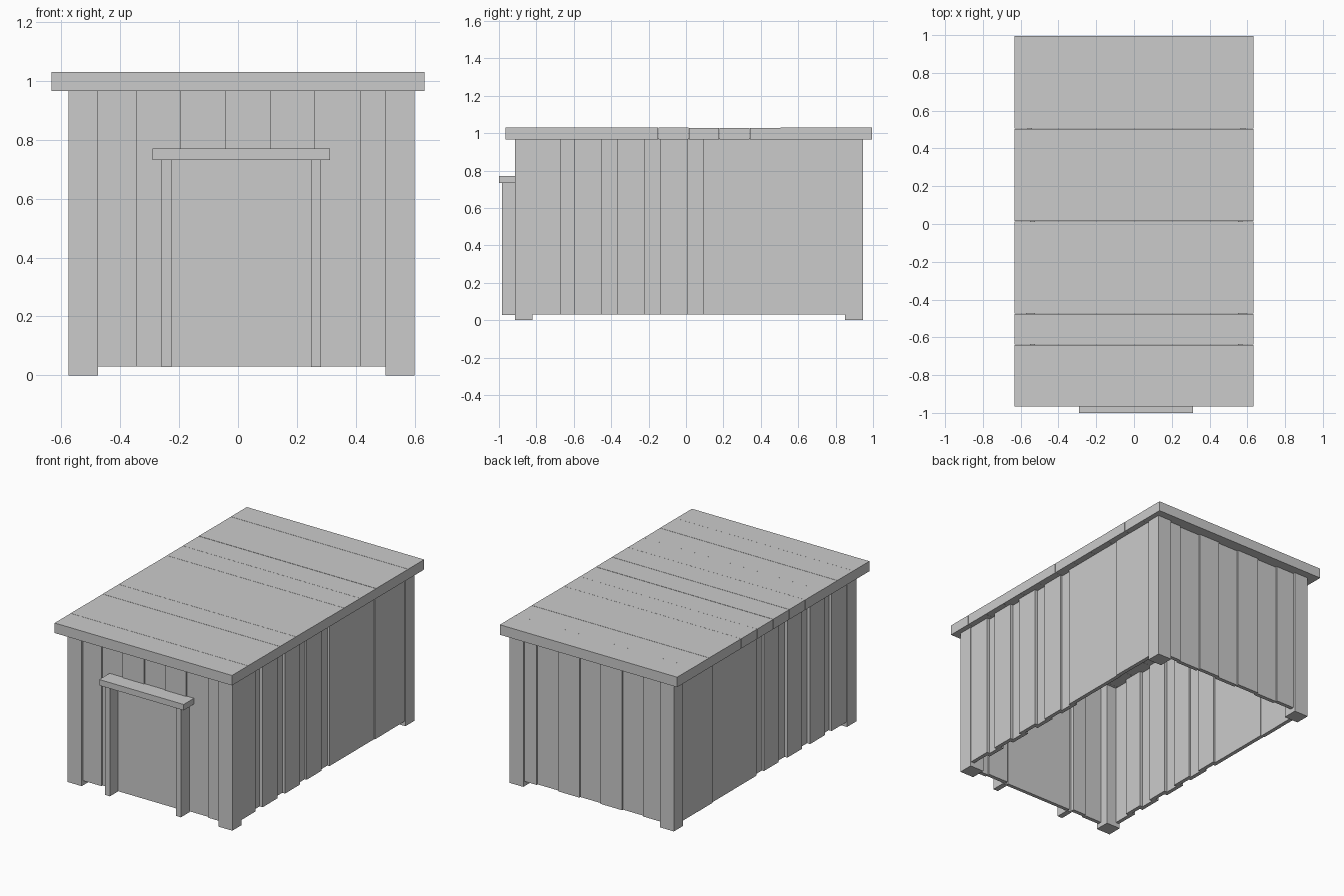
import bpy, bmesh, random

if "Cube" in bpy.data.objects:
    bpy.data.objects.remove(bpy.data.objects["Cube"])
random.seed(4)


def box(name, x0, x1, y0, y1, z0, z1):
    bm = bmesh.new()
    bmesh.ops.create_cube(bm, size=1)
    for v in bm.verts:
        v.co.x = x0 if v.co.x < 0 else x1
        v.co.y = y0 if v.co.y < 0 else y1
        v.co.z = z0 if v.co.z < 0 else z1
    me = bpy.data.meshes.new(name)
    bm.to_mesh(me)
    bm.free()
    ob = bpy.data.objects.new(name, me)
    bpy.context.collection.objects.link(ob)
    return ob


TOP, LOW = 0.97, 0.03
LEFT, RIGHT, FRONT, BACK = -0.575, 0.6, -0.915, 0.945

# Corner posts
for x in (LEFT, RIGHT - 0.1):
    for y in (FRONT, BACK - 0.095):
        box("corner_post", x, x + 0.1, y, y + 0.095, 0, TOP)

# Roof boards, laid across the hut, with a hairline bow at the joints
step = 1.96 / 12
for i in range(12):
    y = -0.965 + i * step
    box("roof_board", -0.633, 0.633, y, y + step - 0.001, 0.965,
        1.03 - random.uniform(0, 0.002))

# Side wall boards: wide raised ones overlapping narrow recessed ones
edges = [-0.82, -0.67, -0.6, -0.45, -0.37, -0.22, -0.14, 0.01, 0.09,
         0.24, 0.395, 0.545, 0.695, 0.85]
for a, b in zip(edges, edges[1:]):
    inset = 0.025 if b - a < 0.1 else random.uniform(0.003, 0.012)
    lap = 0.03 if b - a < 0.1 else 0
    box("right_wall_board", RIGHT - inset - 0.025, RIGHT - inset,
        a - lap, b + lap, LOW, TOP)
    box("left_wall_board", LEFT + inset, LEFT + inset + 0.025,
        a - lap, b + lap, LOW, TOP)

# Front and back wall boards; the front ones stop at the doorway
cols = [-0.475, -0.345, -0.195, -0.04, 0.11, 0.26, 0.415, 0.5]
for i, (a, b) in enumerate(zip(cols, cols[1:])):
    inset = 0.014 + 0.01 * (i % 2)
    box("back_wall_board", a, b, BACK - inset - 0.025, BACK - inset, LOW, TOP)
    y0, y1 = FRONT + inset, FRONT + inset + 0.025
    if 0 < i < 6:
        box("front_board_over_door", a, b, y0, y1, 0.75, TOP)
        if i == 1:
            box("front_wall_board", a, -0.25, y0, y1, LOW, 0.75)
        if i == 5:
            box("front_wall_board", 0.27, b, y0, y1, LOW, 0.75)
    else:
        box("front_wall_board", a, b, y0, y1, LOW, TOP)

# Door and its frame
box("door", -0.23, 0.255, FRONT + 0.012, FRONT + 0.035, LOW, 0.75)
for x in (-0.26, 0.247):
    box("door_jamb", x, x + 0.035, -0.985, -0.895, 0.028, 0.735)
box("door_lintel", -0.29, 0.312, -1.0, -0.895, 0.732, 0.77)
